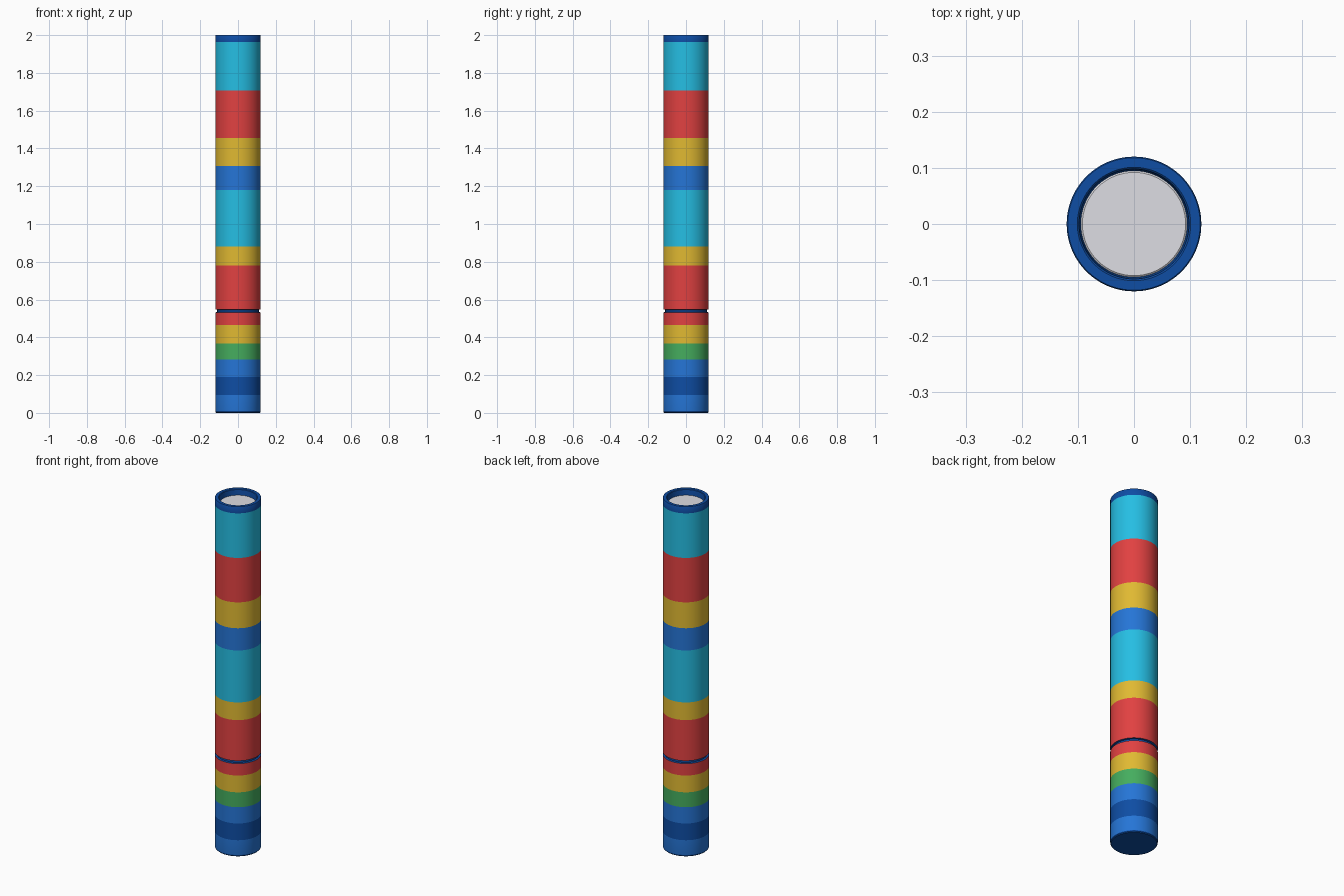
import bpy, bmesh, math

if "Cube" in bpy.data.objects:
    bpy.data.objects.remove(bpy.data.objects["Cube"])

SEGS = 96
R = 0.12


def material(name, rgb):
    lin = [(c / 255 / 12.92 if c < 11 else ((c / 255 + 0.055) / 1.055) ** 2.4) for c in rgb]
    m = bpy.data.materials.new(name)
    m.diffuse_color = (*lin, 1)
    m.use_nodes = True
    m.node_tree.nodes["Principled BSDF"].inputs["Base Color"].default_value = m.diffuse_color
    return m


MATS = {
    "navy": material("navy", (14, 77, 164)),
    "blue": material("blue", (37, 117, 214)),
    "green": material("green", (69, 173, 94)),
    "yellow": material("yellow", (224, 185, 50)),
    "red": material("red", (225, 65, 65)),
    "cyan": material("cyan", (37, 190, 227)),
    "grey": material("pale grey", (222, 222, 227)),
}


def lathe(name, profile):
    """Spin (radius, z, colour of the strip leading to the next point) round z."""
    names = list(dict.fromkeys(p[2] for p in profile[:-1]))
    bm = bmesh.new()
    rings = []
    for r, z, _ in profile:
        if r == 0:
            rings.append([bm.verts.new((0, 0, z))] * SEGS)
        else:
            rings.append([bm.verts.new((r * math.cos(2 * math.pi * i / SEGS),
                                        r * math.sin(2 * math.pi * i / SEGS), z))
                          for i in range(SEGS)])
    for k in range(len(profile) - 1):
        a, b = rings[k], rings[k + 1]
        for i in range(SEGS):
            j = (i + 1) % SEGS
            f = bm.faces.new(list(dict.fromkeys((a[i], a[j], b[j], b[i]))))
            f.material_index = names.index(profile[k][2])
    bmesh.ops.recalc_face_normals(bm, faces=bm.faces)
    me = bpy.data.meshes.new(name)
    bm.to_mesh(me)
    bm.free()
    for n in names:
        me.materials.append(MATS[n])
    ob = bpy.data.objects.new(name, me)
    bpy.context.collection.objects.link(ob)
    bpy.context.view_layer.objects.active = ob
    ob.select_set(True)
    bpy.ops.object.shade_smooth_by_angle(angle=math.radians(35))
    ob.select_set(False)


# lower tube: flat base, rounded foot, colour bands
lathe("lower_tube", [
    (0, 0, "navy"), (0.115, 0, "navy"), (0.119, 0.004, "navy"), (R, 0.010, "blue"),
    (R, 0.094, "navy"), (R, 0.19, "blue"), (R, 0.283, "green"), (R, 0.368, "yellow"),
    (R, 0.464, "red"), (R, 0.532, "navy"), (0.11, 0.534, "navy")])

# recessed joint between the two tubes
lathe("joint_ring", [(0.11, 0.532, "navy"), (0.11, 0.550, "navy")])

# upper tube with colour bands
lathe("upper_tube", [
    (0.11, 0.546, "navy"), (R, 0.548, "red"), (R, 0.781, "yellow"), (R, 0.882, "cyan"),
    (R, 1.179, "blue"), (R, 1.306, "yellow"), (R, 1.454, "red"), (R, 1.708, "cyan"),
    (R, 1.963, "cyan")])

# open end cap: outer wall, flat rim, inner wall and ledge
lathe("end_cap", [
    (R, 1.963, "navy"), (R, 1.997, "navy"), (0.118, 2.0, "navy"), (0.101, 2.0, "navy"),
    (0.098, 1.997, "navy"), (0.095, 1.966, "navy"), (0.092, 1.965, "navy")])

# end disc set inside the cap
lathe("end_disc", [(0.096, 1.965, "grey"), (0.092, 1.968, "grey"), (0, 1.968, "grey")])
